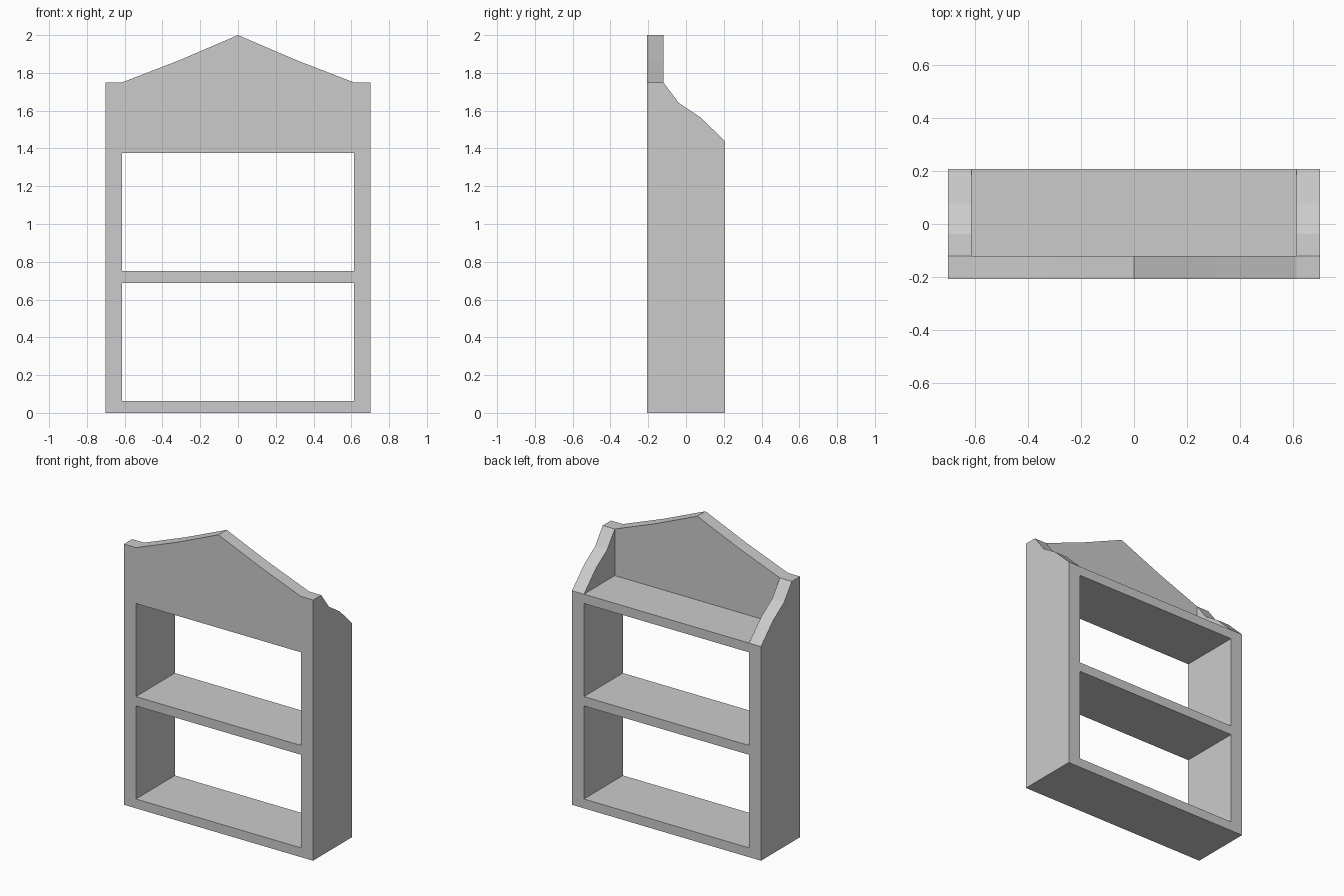
import bpy, bmesh

if "Cube" in bpy.data.objects:
    bpy.data.objects.remove(bpy.data.objects["Cube"])

W, IN = 0.702, 0.613        # outer and inner half width
D, PANEL = 0.207, -0.12     # half depth, rear face of the front panel
T = 0.0625                  # shelf thickness


def prism(name, pts, half, place):
    """Extrude a 2D outline symmetrically; place(u, v, d) maps to xyz."""
    bm = bmesh.new()
    a = [bm.verts.new(place(u, v, -half)) for u, v in pts]
    b = [bm.verts.new(place(u, v, half)) for u, v in pts]
    bm.faces.new(a)
    bm.faces.new(b[::-1])
    for i in range(len(pts)):
        j = (i + 1) % len(pts)
        bm.faces.new((a[i], b[i], b[j], a[j]))
    bmesh.ops.recalc_face_normals(bm, faces=bm.faces)
    me = bpy.data.meshes.new(name)
    bm.to_mesh(me)
    bm.free()
    ob = bpy.data.objects.new(name, me)
    bpy.context.collection.objects.link(ob)
    return ob


def box(name, x, y0, y1, z0, z1):
    return prism(name, [(y0, z0), (y1, z0), (y1, z1), (y0, z1)], x,
                 lambda u, v, d: (d, u, v))


def carve(ob, cutter, op):
    """Apply a boolean and remove the helper."""
    cutter.hide_render = True
    mod = ob.modifiers.new(op.title(), 'BOOLEAN')
    mod.operation, mod.solver, mod.object = op, 'EXACT', cutter
    bpy.context.view_layer.objects.active = ob
    bpy.ops.object.modifier_apply(modifier=mod.name)
    bpy.data.objects.remove(cutter)


# Side silhouette, extruded across the full width
side = [(-D, 0), (D, 0), (D, 1.4375), (0.077, 1.565), (-0.037, 1.64),
        (PANEL, 1.75), (PANEL, 2.1), (-D, 2.1)]
shelf = prism("wall_shelf", side, W, lambda u, v, d: (d, u, v))

# Gabled front silhouette
right = [(W, -0.1), (W, 1.75), (IN, 1.75), (0.31, 1.867)]
gable = right + [(0, 2.0)] + [(-x, z) for x, z in reversed(right)]
carve(shelf, prism("gable_outline", gable, 1, lambda u, v, d: (u, d, v)), 'INTERSECT')

# Two open compartments and the recess above the top shelf
for z0, z1 in ((T, 0.6875), (0.75, 1.375)):
    carve(shelf, box("compartment", IN, -1, 1, z0, z1), 'DIFFERENCE')
carve(shelf, box("top_recess", IN, PANEL, 1, 1.4375, 1.9), 'DIFFERENCE')
